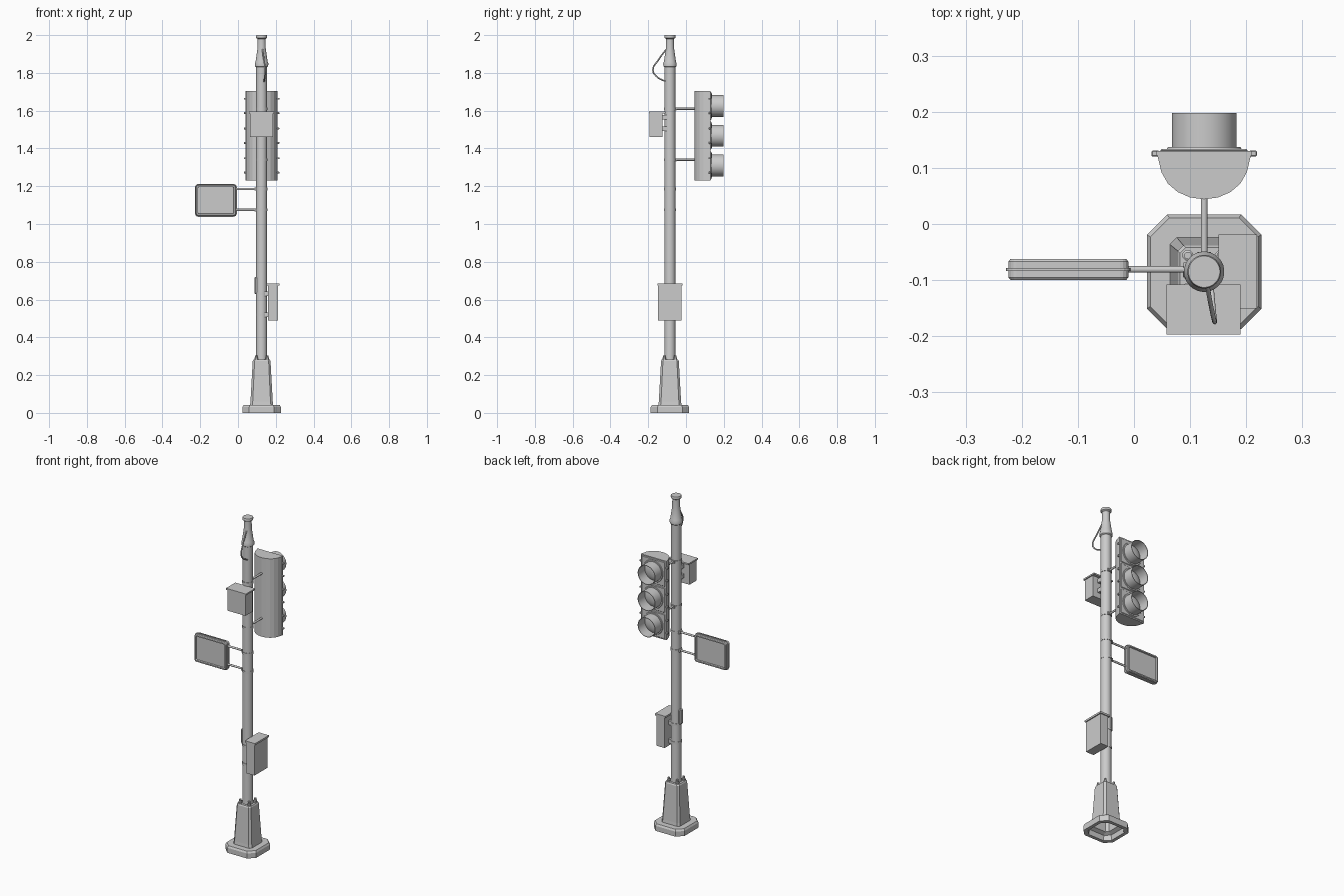
import bpy, bmesh, math
from mathutils import Vector

if "Cube" in bpy.data.objects:
    bpy.data.objects.remove(bpy.data.objects["Cube"])

grey = bpy.data.materials.new("light_grey")
grey.use_nodes = True
grey.diffuse_color = (0.6, 0.6, 0.6, 1)
grey.node_tree.nodes["Principled BSDF"].inputs["Base Color"].default_value = (0.6, 0.6, 0.6, 1)

PX, PY, PR = 0.125, -0.085, 0.029   # pole axis and radius


def finish(name, bm, smooth=False, bevel=0, segments=1):
    bmesh.ops.recalc_face_normals(bm, faces=bm.faces)
    mesh = bpy.data.meshes.new(name)
    bm.to_mesh(mesh)
    bm.free()
    mesh.materials.append(grey)
    ob = bpy.data.objects.new(name, mesh)
    bpy.context.collection.objects.link(ob)
    if bevel:
        mod = ob.modifiers.new("bevel", "BEVEL")
        mod.width, mod.segments = bevel, segments
    if smooth:
        bpy.ops.object.select_all(action="DESELECT")
        bpy.context.view_layer.objects.active = ob
        ob.select_set(True)
        bpy.ops.object.shade_smooth_by_angle(angle=math.radians(35))
    return ob


def loft(name, rings, caps=(True, True), **kw):
    """Skin a list of equal-length point rings."""
    bm = bmesh.new()
    loops = [[bm.verts.new(p) for p in ring] for ring in rings]
    n = len(loops[0])
    for a, b in zip(loops, loops[1:]):
        for i in range(n):
            bm.faces.new((a[i], a[(i + 1) % n], b[(i + 1) % n], b[i]))
    for cap, loop in zip(caps, (loops[0], loops[-1])):
        if cap:
            bm.faces.new(loop)
    return finish(name, bm, **kw)


def box(name, lo, hi, bevel=0):
    bm = bmesh.new()
    bmesh.ops.create_cube(bm, size=1)
    for v in bm.verts:
        v.co = [(l + h) / 2 + c * (h - l) for l, h, c in zip(lo, hi, v.co)]
    return finish(name, bm, bevel=bevel)


def lathe(name, origin, axis, profile, sides=24, caps=(True, True)):
    """Turn (radius, distance) pairs about an axis."""
    quat = Vector(axis).to_track_quat("Z", "Y")
    turn = [math.tau * (i + 0.5) / sides for i in range(sides)]
    rings = [[Vector(origin) + quat @ Vector((r * math.cos(t), r * math.sin(t), d)) for t in turn]
             for r, d in profile]
    return loft(name, rings, caps, smooth=True)


def rod(name, a, b, r, sides=12):
    d = Vector(b) - Vector(a)
    return lathe(name, a, d, [(r, 0), (r, d.length)], sides)


def chamfered(cx, cy, hx, hy, c):
    quarter = [(hx, hy - c), (hx - c, hy)]
    pts = quarter + [(-x, y) for x, y in quarter[::-1]]
    pts += [(-x, -y) for x, y in pts]
    return [(cx + x, cy + y) for x, y in pts]


# Hollow plinth with tapered pedestal
plinth = [(0.042, 0.010, 0.26), (0.056, 0.014, 0.04), (0.078, 0.028, 0.03), (0.082, 0.03, 0),
          (0.102, 0.036, 0), (0.102, 0.036, 0.030), (0.096, 0.034, 0.041),
          (0.061, 0.012, 0.041), (0.059, 0.012, 0.06), (0.047, 0.010, 0.275), (0.043, 0.010, 0.282)]
loft("base_pedestal", [[(x, y, z) for x, y in chamfered(PX, PY, h, h, c)] for h, c, z in plinth])
for sx in (-1, 1):
    for sy in (-1, 1):
        x, y = PX + sx * 0.029, PY + sy * 0.029
        lathe("base_bolt", (x, y, 0.28), (0, 0, 1),
              [(0.010, 0), (0.010, 0.012), (0.007, 0.014), (0.007, 0.025)], 8)

# Pole with flared finial
lathe("pole", (PX, PY, 0), (0, 0, 1),
      [(0.031, 0.275), (PR, 0.30), (PR, 1.83), (0.035, 1.835), (0.036, 1.85), (0.032, 1.86),
       (0.022, 1.93), (0.021, 1.98), (0.029, 1.985), (0.030, 1.995), (0.028, 2.0)], 28)
for z in (0.52, 0.63, 1.075, 1.185, 1.34, 1.61):
    lathe("pole_band", (PX, PY, z - 0.007), (0, 0, 1), [(0.031, 0), (0.031, 0.014)], 28)

# Hand-hole cover on the right side of the pole
box("access_cover", (0.087, PY - 0.014, 0.63), (0.105, PY + 0.014, 0.72), 0.005)

# Slack cable beside the finial
curve = bpy.data.curves.new("cable", "CURVE")
curve.dimensions = "3D"
curve.bevel_depth, curve.bevel_resolution, curve.resolution_u = 0.004, 2, 6
spline = curve.splines.new("BEZIER")
path = [(0.130, -0.105, 1.925), (0.137, -0.145, 1.87), (0.144, -0.175, 1.815),
        (0.142, -0.155, 1.78), (0.138, -0.110, 1.755)]
spline.bezier_points.add(len(path) - 1)
for bp, p in zip(spline.bezier_points, path):
    bp.co = p
    bp.handle_left_type = bp.handle_right_type = "AUTO"
curve.materials.append(grey)
bpy.context.collection.objects.link(bpy.data.objects.new("cable", curve))

# Lower control box on the left side
box("lower_box", (0.160, -0.147, 0.49), (0.213, -0.025, 0.675))
box("lower_box_lid", (0.151, -0.151, 0.674), (0.219, -0.019, 0.685))
for z in (0.52, 0.63):
    box("lower_box_bracket", (0.140, PY - 0.025, z - 0.012), (0.162, PY + 0.025, z + 0.012))

# Upper control box on the front
box("upper_box", (0.064, -0.192, 1.46), (0.184, -0.125, 1.587))
box("upper_box_lid", (0.058, -0.197, 1.586), (0.190, -0.108, 1.595))
for z in (1.505, 1.565):
    box("upper_box_bracket", (PX - 0.025, -0.128, z - 0.012), (PX + 0.025, -0.100, z + 0.012))
    for s in (-1, 1):
        rod("bracket_bolt", (PX + s * 0.02, -0.102, z), (PX + s * 0.02, -0.088, z), 0.005, 8)

# Side sign: rounded case, raised rims, recessed panels, centre flange
SX, SZ, SY = -0.117, 1.125, -0.081


def rounded(hx, hz, r, y):
    pts = []
    for k, (sx, sz) in enumerate(((1, 1), (-1, 1), (-1, -1), (1, -1))):
        for j in range(5):
            t = math.pi / 2 * (k + j / 4)
            pts.append((SX + sx * (hx - r) + r * math.cos(t), y, SZ + sz * (hz - r) + r * math.sin(t)))
    return pts


half = [(0.094, 0.011), (0.096, 0.019), (0.103, 0.019), (0.107, 0.014), (0.107, 0.003),
        (0.111, 0.003)]
steps = [(h, -d) for h, d in half] + [(h, d) for h, d in half[::-1]]
loft("side_sign", [rounded(h, h - 0.024, max(0.005, h - 0.092), SY + d) for h, d in steps])
for z in (1.075, 1.185):
    rod("sign_arm", (-0.012, SY, z), (PX - 0.02, SY, z), 0.006)
    box("sign_clamp", (0.088, SY - 0.012, z - 0.008), (0.102, SY + 0.012, z + 0.008))

# Signal head: rounded housing, flange, lamp doors
Z0, Z1 = 1.23, 1.705
arc = [math.pi * i / 10 for i in range(11)]
outline = [(PX + 0.080 * math.cos(t), 0.118 - 0.074 * math.sin(t) ** 0.9) for t in arc[1:-1]]
outline = [(PX + 0.084, 0.125)] + outline + [(PX - 0.084, 0.125)]
loft("signal_housing", [[(x, y, z) for x, y in outline] for z in (Z0, Z1)])
box("signal_flange", (PX - 0.085, 0.122, Z0), (PX + 0.085, 0.130, Z1))
for cz in (1.625, 1.4675, 1.31):
    box("lamp_door", (PX - 0.078, 0.128, cz - 0.074), (PX + 0.078, 0.134, cz + 0.074), 0.004)
    lathe("lamp_collar", (PX, 0.132, cz), (0, 1, 0),
          [(0.068, 0), (0.065, 0.005), (0.056, 0.005)], 32, (False, False))
    # Open tube visor with wall thickness
    lathe("visor", (PX, 0.132, cz), (0, 1, 0),
          [(0.058, 0), (0.058, 0.066), (0.055, 0.066), (0.055, 0.001)], 32, (False, False))
    lathe("lens", (PX, 0.132, cz), (0, 1, 0),
          [(0.055, 0.002), (0.046, 0.008), (0.030, 0.013), (0.012, 0.016)], 32, (False, True))
    # Side latches
    for s in (-1, 1):
        for dz in (-0.038, 0.038):
            x = PX + s * 0.087
            box("door_latch", (x - 0.007, 0.120, cz + dz - 0.005), (x + 0.007, 0.131, cz + dz + 0.005), 0.002)
for z in (1.34, 1.61):
    rod("signal_arm", (PX, PY + 0.02, z), (PX, 0.050, z), 0.006)
    box("signal_clamp", (PX - 0.012, -0.062, z - 0.008), (PX + 0.012, -0.050, z + 0.008))
